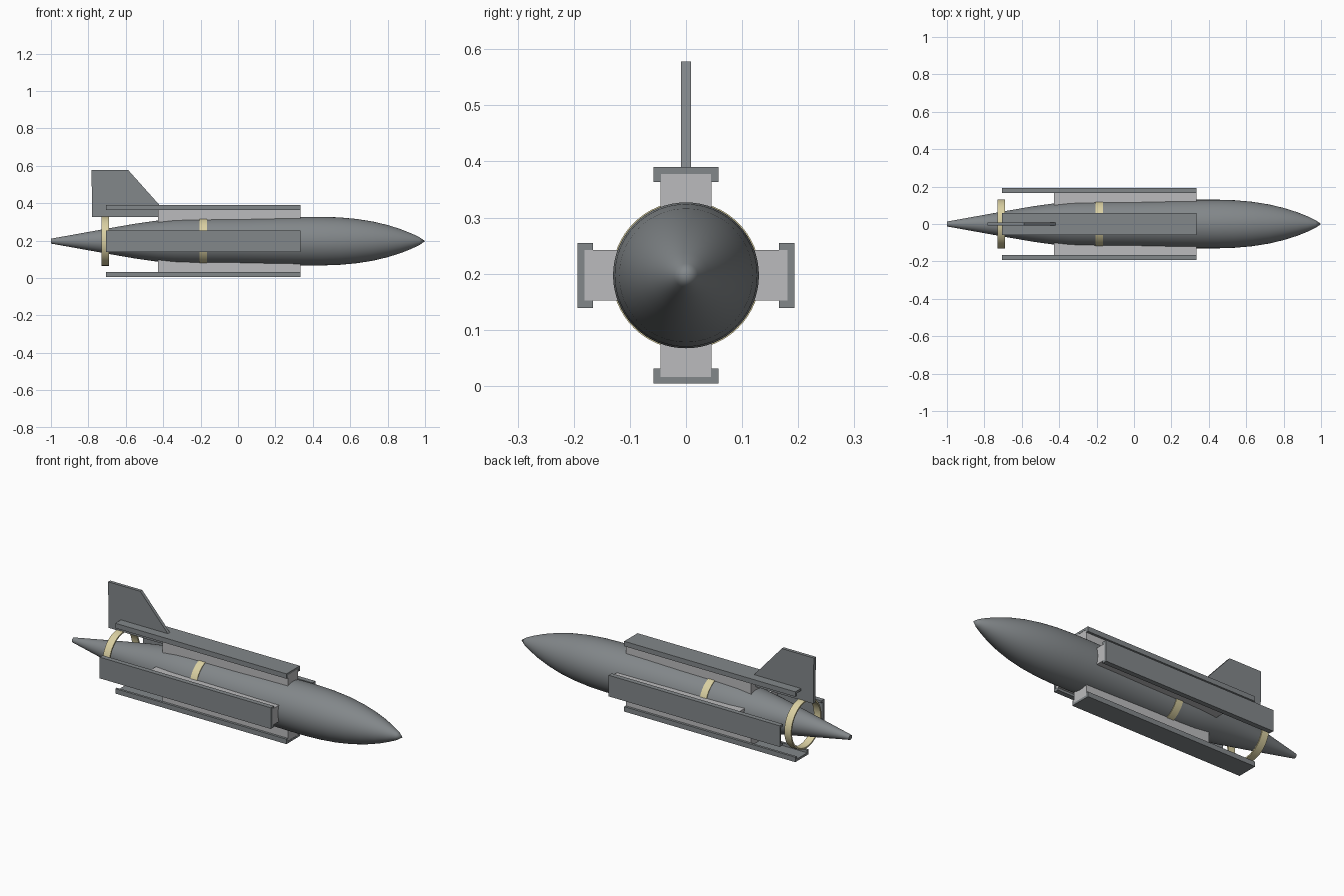
import bpy, bmesh, math
from mathutils import Matrix, Vector

if "Cube" in bpy.data.objects:
    bpy.data.objects.remove(bpy.data.objects["Cube"])

AXIS_Z = 0.197


def material(name, rgb):
    m = bpy.data.materials.new(name)
    m.diffuse_color = (*rgb, 1)
    m.use_nodes = True
    m.node_tree.nodes["Principled BSDF"].inputs["Base Color"].default_value = m.diffuse_color
    return m


hull_grey = material("hull grey", (0.225, 0.243, 0.254))
pale_grey = material("pale grey", (0.50, 0.50, 0.51))
cream = material("cream", (0.70, 0.63, 0.36))


def finish(bm, name, mat, smooth=False):
    bmesh.ops.recalc_face_normals(bm, faces=bm.faces)
    me = bpy.data.meshes.new(name)
    bm.to_mesh(me)
    bm.free()
    me.materials.append(mat)
    ob = bpy.data.objects.new(name, me)
    bpy.context.collection.objects.link(ob)
    if smooth:
        bpy.context.view_layer.objects.active = ob
        ob.select_set(True)
        bpy.ops.object.shade_smooth_by_angle(angle=math.radians(35))
        ob.select_set(False)
    return ob


def lathe(name, profile, mat, closed=False, steps=64):
    """Spin (x, radius) points around the long axis."""
    bm = bmesh.new()
    vs = [bm.verts.new((x, 0, r)) for x, r in profile]
    edges = [bm.edges.new(p) for p in zip(vs, vs[1:])]
    if closed:
        edges.append(bm.edges.new((vs[-1], vs[0])))
    bmesh.ops.spin(bm, geom=vs + edges, cent=(0, 0, 0), axis=(1, 0, 0),
                   angle=math.tau, steps=steps)
    bmesh.ops.remove_doubles(bm, verts=bm.verts, dist=1e-5)
    bmesh.ops.translate(bm, verts=bm.verts, vec=(0, 0, AXIS_Z))
    return finish(bm, name, mat, True)


def extrude(name, points, vec, mat, turn=0):
    """Extrude a flat outline, then turn it around the hull axis."""
    bm = bmesh.new()
    face = bm.faces.new([bm.verts.new(p) for p in points])
    res = bmesh.ops.extrude_face_region(bm, geom=[face], use_keep_orig=True)
    moved = [g for g in res["geom"] if isinstance(g, bmesh.types.BMVert)]
    bmesh.ops.translate(bm, verts=moved, vec=Vector(vec))
    bmesh.ops.rotate(bm, verts=bm.verts, cent=(0, 0, 0),
                     matrix=Matrix.Rotation(turn, 3, 'X'))
    bmesh.ops.translate(bm, verts=bm.verts, vec=(0, 0, AXIS_Z))
    return finish(bm, name, mat)


# Spindle-shaped hull
lathe("hull", [(-1, 0), (-1, 0.013), (-0.85, 0.040), (-0.7, 0.067),
               (-0.55, 0.093), (-0.43, 0.110), (-0.34, 0.119), (-0.25, 0.122),
               (0, 0.124), (0.2, 0.128), (0.35, 0.130), (0.45, 0.130),
               (0.54, 0.127), (0.63, 0.119), (0.72, 0.105), (0.8, 0.086),
               (0.87, 0.064), (0.93, 0.040), (0.97, 0.021), (1, 0)], hull_grey)

# Cream bands: a close-fitting one amidships and an open hoop at the tail
lathe("middle_band", [(-0.207, 0.115), (-0.207, 0.126),
                      (-0.167, 0.126), (-0.167, 0.115)], cream, True)
lathe("tail_hoop", [(-0.731, 0.124), (-0.731, 0.132),
                    (-0.690, 0.132), (-0.690, 0.124)], cream, True)

# Four channel rails, each carried on a pale pylon
channel = [(-0.058, 0.193), (0.058, 0.193), (0.058, 0.166), (0.045, 0.166),
           (0.045, 0.181), (-0.045, 0.181), (-0.045, 0.166), (-0.058, 0.166)]
web = [(-0.045, 0.09), (0.045, 0.09), (0.045, 0.181), (-0.045, 0.181)]
for i, side in enumerate(("top", "left", "bottom", "right")):
    turn = i * math.pi / 2
    extrude(side + "_rail", [(-0.705, y, z) for y, z in channel],
            (1.04, 0, 0), hull_grey, turn)
    extrude(side + "_pylon", [(-0.428, y, z) for y, z in web],
            (0.762, 0, 0), pale_grey, turn)

# Swept tail fin
fin = [(-0.783, 0.381), (-0.588, 0.381), (-0.42, 0.193),
       (-0.42, 0.129), (-0.78, 0.129)]
extrude("tail_fin", [(x, -0.009, z) for x, z in fin], (0, 0.018, 0), hull_grey)
